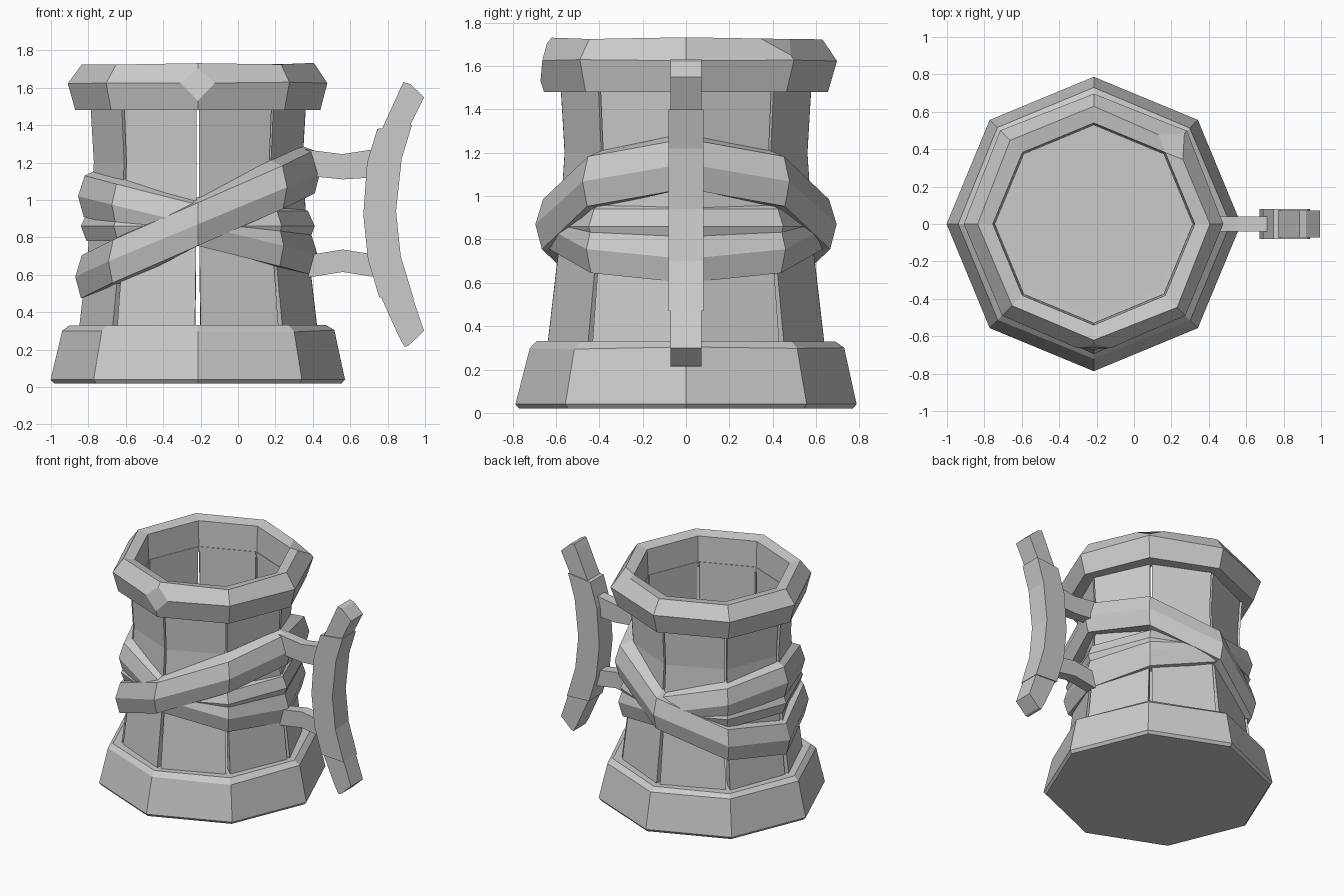
import bpy, bmesh, random
from math import sin, cos, pi
from mathutils import Vector

random.seed(4)
if "Cube" in bpy.data.objects:
    bpy.data.objects.remove(bpy.data.objects["Cube"])

CX = -0.215   # axis of the mug body
SIDES = 8

grey = bpy.data.materials.new("plain_grey")
grey.use_nodes = True
grey.diffuse_color = (0.6, 0.6, 0.6, 1)
grey.node_tree.nodes["Principled BSDF"].inputs["Base Color"].default_value = (0.6, 0.6, 0.6, 1)


def finish(name, bm):
    bmesh.ops.recalc_face_normals(bm, faces=bm.faces)
    mesh = bpy.data.meshes.new(name)
    bm.to_mesh(mesh)
    bm.free()
    mesh.materials.append(grey)
    obj = bpy.data.objects.new(name, mesh)
    bpy.context.collection.objects.link(obj)
    return obj


def polar(r, angle, z):
    return Vector((CX + r * cos(angle), r * sin(angle), z))


def loft(rings, loop=False):
    """Skin a list of closed rings; loop joins last to first, else cap the ends."""
    bm = bmesh.new()
    rows = [[bm.verts.new(p) for p in ring] for ring in rings]
    pairs = list(zip(rows, rows[1:]))
    if loop:
        pairs.append((rows[-1], rows[0]))
    else:
        bm.faces.new(rows[0])
        bm.faces.new(rows[-1])
    n = len(rows[0])
    for a, b in pairs:
        for i in range(n):
            j = (i + 1) % n
            bm.faces.new((a[i], a[j], b[j], b[i]))
    bm.verts.ensure_lookup_table()
    return bm


def octagon(r, z, wobble=0.0):
    return [polar(r + random.uniform(-wobble, wobble), i * 2 * pi / SIDES,
                  z + random.uniform(-wobble, wobble)) for i in range(SIDES)]


def chip(bm, indices, size):
    """Knock corners off a ring."""
    bm.verts.ensure_lookup_table()
    picked = [bm.verts[i] for i in indices]
    bmesh.ops.bevel(bm, geom=picked, offset=size, segments=1, profile=0.5, affect='VERTICES')


# Foot: solid flared block whose top is also the mug floor
foot = loft([octagon(0.77, 0.02), octagon(0.787, 0.04), octagon(0.725, 0.30, 0.006),
             octagon(0.69, 0.33, 0.004), octagon(0.5, 0.325)])
finish("foot", foot)

# Rim: chunky hollow ring with two chipped corners
rim = loft([octagon(0.655, 1.48), octagon(0.70, 1.63, 0.008), octagon(0.625, 1.725, 0.008),
            octagon(0.54, 1.71), octagon(0.53, 1.48)], loop=True)
chip(rim, [SIDES + 6, 2 * SIDES + 1], 0.1)
finish("rim", rim)

# Staves: one waisted plank per side with narrow gaps at the corners
stave_profile = [(0.29, 0.635, 0.024), (0.72, 0.585, 0.016), (1.2, 0.553, 0.012), (1.52, 0.572, 0.012)]
for i in range(SIDES):
    rings = []
    tweak = random.uniform(-0.008, 0.008)
    for z, r, gap in stave_profile:
        a = i * 2 * pi / SIDES + gap
        b = (i + 1) * 2 * pi / SIDES - gap
        rings.append([polar(r + tweak, a, z), polar(r - tweak, b, z),
                      polar(0.525, b, z), polar(0.525, a, z)])
    finish(f"stave_{i + 1}", loft(rings))


# Straps: tilted rings wrapped around the staves
def strap(name, z_mid, tilt, radius, bulge, half):
    rings = []
    for i in range(SIDES):
        a = i * 2 * pi / SIDES
        r = radius + bulge * sin(a) ** 2
        z = z_mid + tilt * cos(a)
        section = [(0.54, -half), (r - 0.03, -half), (r, -0.01), (r - 0.035, half - 0.02), (0.54, half + 0.01)]
        rings.append([polar(p, a, z + dz) for p, dz in section])
    finish(name, loft(rings, loop=True))


strap("outer_strap", 0.88, 0.28, 0.655, 0.04, 0.125)
strap("inner_strap", 0.875, -0.155, 0.64, 0.02, 0.12)
strap("middle_strap", 0.87, 0.0, 0.625, 0.02, 0.09)


# Handle: curved grip with angled end blocks, and two struts
def slab(name, upper, lower, half):
    """Extrude a strip given by two matching edge lines across the y axis."""
    rings = [[(x1, -half, z1), (x1, half, z1), (x2, half, z2), (x2, -half, z2)]
             for (x1, z1), (x2, z2) in zip(upper, lower)]
    return finish(name, loft(rings))


slab("handle_grip",
     [(0.93, 1.40), (0.875, 1.22), (0.845, 0.94), (0.87, 0.70), (0.94, 0.47)],
     [(0.745, 1.38), (0.69, 1.20), (0.67, 0.92), (0.695, 0.68), (0.755, 0.48)], 0.08)
slab("handle_top_end",
     [(0.91, 1.38), (0.995, 1.55), (0.92, 1.62)],
     [(0.77, 1.38), (0.87, 1.60), (0.885, 1.63)], 0.072)
slab("handle_bottom_end",
     [(0.93, 0.49), (0.995, 0.30), (0.91, 0.22)],
     [(0.765, 0.48), (0.86, 0.27), (0.89, 0.215)], 0.072)
slab("upper_strut",
     [(0.36, 1.27), (0.56, 1.245), (0.72, 1.27)],
     [(0.36, 1.13), (0.56, 1.11), (0.72, 1.12)], 0.04)
slab("lower_strut",
     [(0.34, 0.70), (0.56, 0.735), (0.72, 0.71)],
     [(0.34, 0.58), (0.56, 0.615), (0.72, 0.59)], 0.04)
